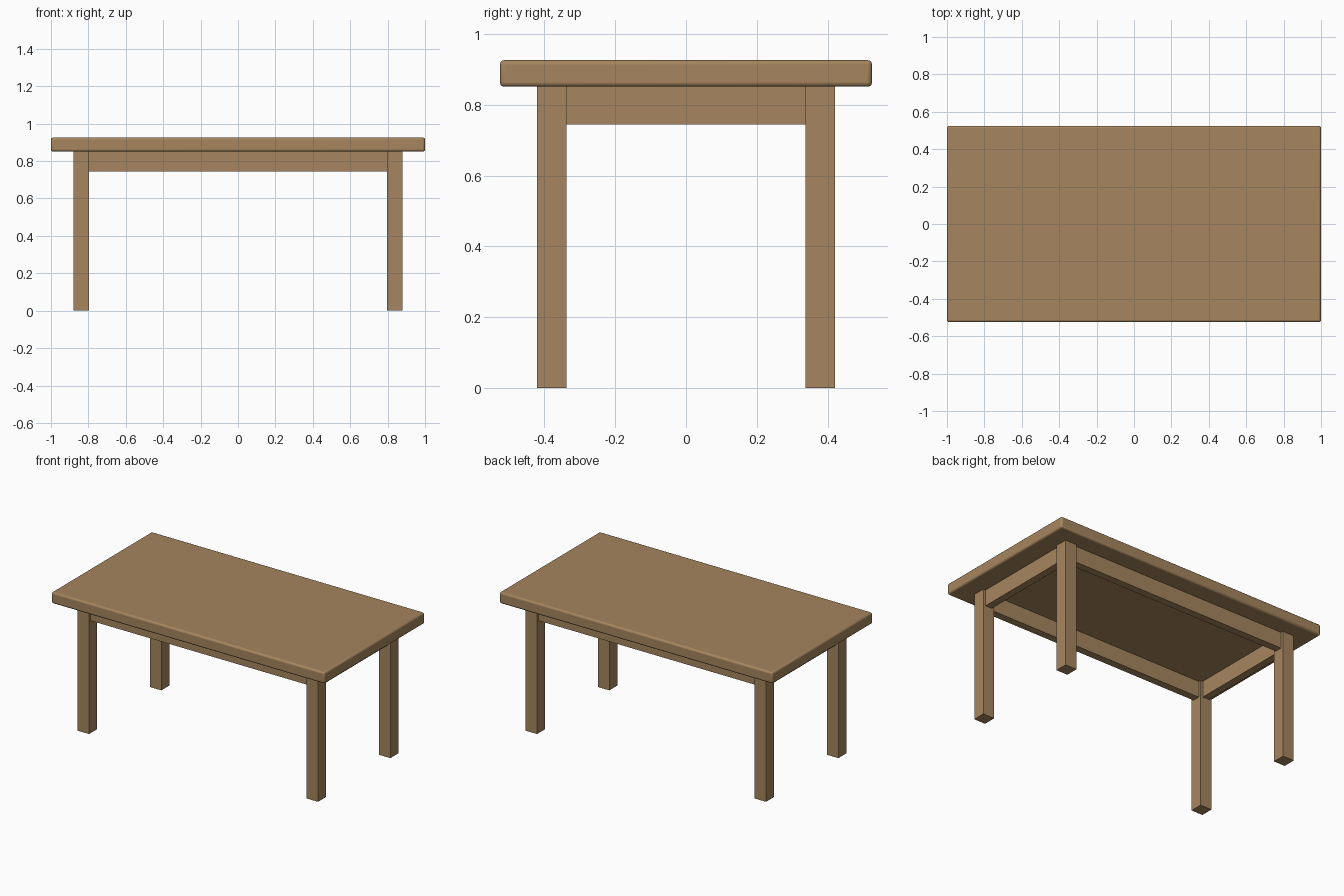
import bpy

cube = bpy.data.objects.get("Cube")
if cube:
    bpy.data.objects.remove(cube, do_unlink=True)

# Single wood colour
wood = bpy.data.materials.new("light_brown_wood")
wood.use_nodes = True
colour = (0.38, 0.235, 0.112, 1)
wood.diffuse_color = colour
wood.node_tree.nodes["Principled BSDF"].inputs["Base Color"].default_value = colour


def box(name, low, high):
    """Add a box spanning two opposite corners."""
    centre = [(a + b) / 2 for a, b in zip(low, high)]
    bpy.ops.mesh.primitive_cube_add(size=1, location=centre)
    ob = bpy.context.object
    ob.name = name
    ob.scale = [b - a for a, b in zip(low, high)]
    bpy.ops.object.transform_apply(location=False, rotation=False, scale=True)
    ob.data.materials.append(wood)
    return ob


LEG_X, LEG_Y, LEG = 0.88, 0.42, 0.083   # outer leg faces and leg width
TOP_LOW, TOP_HIGH, RAIL_LOW = 0.851, 0.926, 0.744
INSET = 0.017                           # rail set back from the leg faces
in_x, in_y = LEG_X - LEG, LEG_Y - LEG

# Tabletop with rounded edges
top = box("tabletop", (-1, -0.525, TOP_LOW), (1, 0.525, TOP_HIGH))
bevel = top.modifiers.new("rounded_edges", "BEVEL")
bevel.width = 0.012
bevel.segments = 3
bpy.ops.object.shade_smooth_by_angle()

# Four square legs
for sx, side in ((1, "left"), (-1, "right")):
    for sy, end in ((-1, "front"), (1, "back")):
        xs = sorted((sx * in_x, sx * LEG_X))
        ys = sorted((sy * in_y, sy * LEG_Y))
        box(f"{end}_{side}_leg", (xs[0], ys[0], 0), (xs[1], ys[1], TOP_LOW))

# Long rails between the legs
for s, name in ((-1, "front_rail"), (1, "back_rail")):
    ys = sorted((s * (in_y + INSET), s * (LEG_Y - INSET)))
    box(name, (-in_x, ys[0], RAIL_LOW), (in_x, ys[1], TOP_LOW))

# Short rails between the legs
for s, name in ((1, "left_rail"), (-1, "right_rail")):
    xs = sorted((s * (in_x + INSET), s * (LEG_X - INSET)))
    box(name, (xs[0], -in_y, RAIL_LOW), (xs[1], in_y, TOP_LOW))
